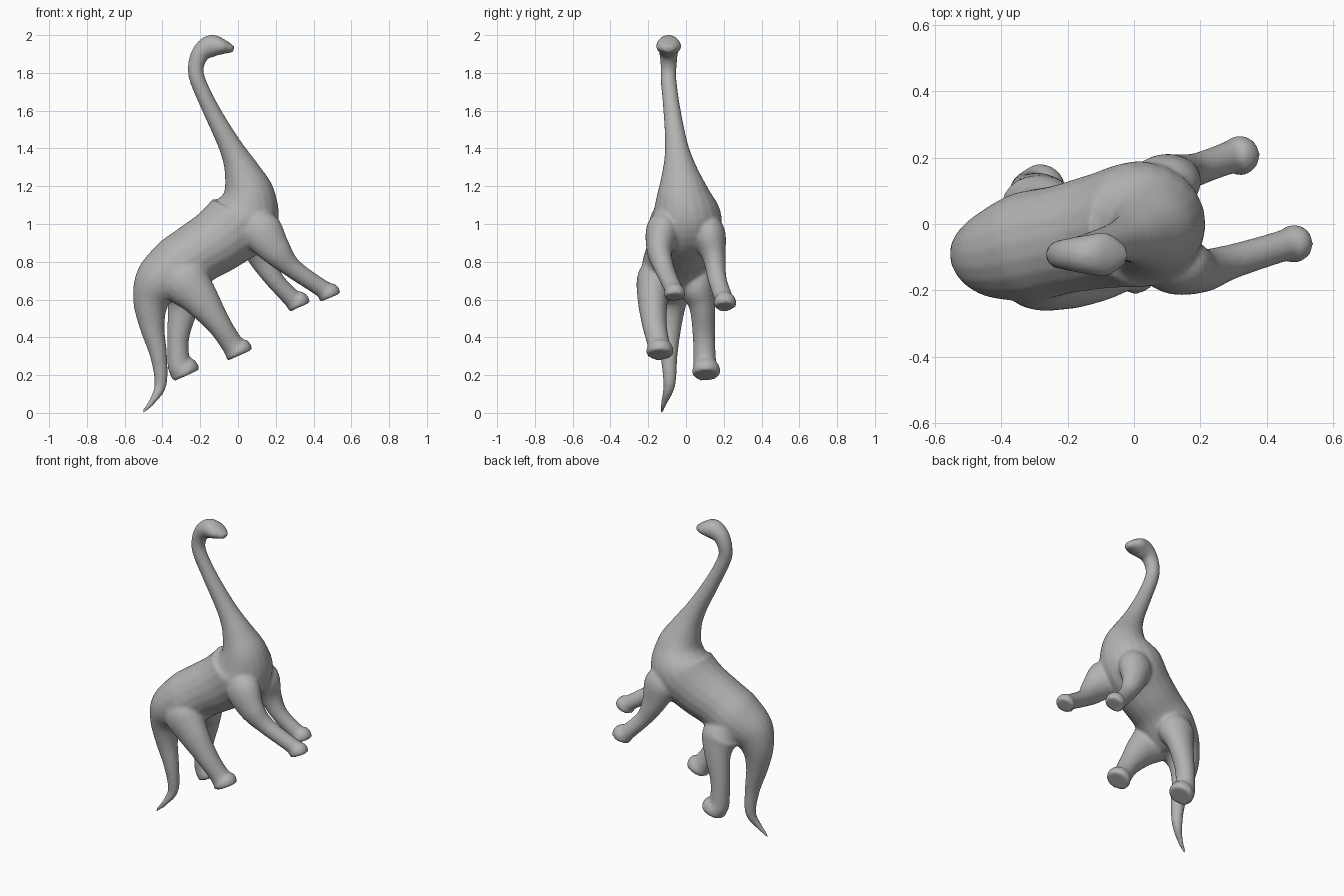
import bpy
import bmesh
import math
from mathutils import Vector

if "Cube" in bpy.data.objects:
    bpy.data.objects.remove(bpy.data.objects["Cube"])

SIDES = 20
STEPS = 6


def clamp(v, lo=0.0, hi=1.0):
    return max(lo, min(hi, v))


def catmull(a, b, c, d, t):
    """Smooth interpolation between stations b and c."""
    return [0.5 * (2 * q + (r - p) * t + (2 * p - 5 * q + 4 * r - s) * t * t
                   + (3 * q - p - 3 * r + s) * t ** 3)
            for p, q, r, s in zip(a, b, c, d)]


def tube(name, stations):
    """Closed tube through stations of x, y, z, half width, half depth."""
    pts = [stations[0]] + stations + [stations[-1]]
    rows = [catmull(*pts[i:i + 4], k / STEPS)
            for i in range(len(stations) - 1) for k in range(STEPS)]
    rows.append(stations[-1])
    centres = [Vector(r[:3]) for r in rows]
    bm = bmesh.new()
    rings = []
    for i, r in enumerate(rows):
        t = (centres[min(i + 1, len(rows) - 1)] - centres[max(i - 1, 0)]).normalized()
        side = Vector((0, 1, 0))
        side = (side - t * side.dot(t)).normalized()
        up = t.cross(side)
        angles = [2 * math.pi * k / SIDES for k in range(SIDES)]
        rings.append([bm.verts.new(centres[i] + side * math.cos(a) * r[3]
                                   + up * math.sin(a) * r[4]) for a in angles])
    for lo, hi in zip(rings, rings[1:]):
        for k in range(SIDES):
            n = (k + 1) % SIDES
            bm.faces.new((lo[k], lo[n], hi[n], hi[k]))
    bm.faces.new(rings[0])
    bm.faces.new(rings[-1])
    bmesh.ops.recalc_face_normals(bm, faces=bm.faces)
    mesh = bpy.data.meshes.new(name)
    bm.to_mesh(mesh)
    bm.free()
    obj = bpy.data.objects.new(name, mesh)
    bpy.context.collection.objects.link(obj)
    return obj


def spine_station(x, z, r):
    """The spine sways sideways: tail and head to one side, shoulders centred."""
    if z > 1.03:
        y = -clamp(0.13 * (z - 1.03), 0, 0.092)
    else:
        y = -0.09 * clamp(-x / 0.42) - 0.27 * max(0, 0.15 - z)
    head = 1 + 0.6 * clamp((x + 0.14) / 0.06) * (z > 1.9)   # broad flat snout
    return (x, y, z, r * head, r)


def leg(name, drop, joints):
    """Root inside the trunk, oval thigh, round shin, flared foot, flat sole."""
    x, y, z, r = joints[0]
    stations = [(x - 0.055, y * 0.75, z + 0.09, r * 0.55, r * 0.6)]
    for i, (x, y, z, r) in enumerate(joints):
        stations.append((x, y, z, r, r * (1.22 if i < 2 else 1.0)))
    stations.append((x + 0.028, y + 0.006, z - drop, r * 1.22, r * 1.28))
    stations.append((x + 0.040, y + 0.007, z - drop - 0.024, r * 1.1, r * 1.16))
    return tube(name, stations)


# Tail, trunk, neck and head in one sweep
spine = [
    (-0.507, 0.0, 0.008), (-0.455, 0.06, 0.018), (-0.41, 0.15, 0.032),
    (-0.42, 0.30, 0.045), (-0.455, 0.46, 0.067), (-0.46, 0.59, 0.097),
    (-0.415, 0.69, 0.138), (-0.32, 0.765, 0.167), (-0.215, 0.845, 0.165),
    (-0.09, 0.925, 0.176), (0.025, 1.03, 0.19), (0.055, 1.15, 0.145),
    (0.02, 1.28, 0.095), (-0.04, 1.41, 0.062), (-0.14, 1.60, 0.046),
    (-0.213, 1.76, 0.042), (-0.222, 1.84, 0.043), (-0.193, 1.91, 0.05),
    (-0.14, 1.942, 0.06), (-0.08, 1.938, 0.041), (-0.022, 1.924, 0.016),
]
body = tube("dinosaur_body", [spine_station(*s) for s in spine])

# Front legs reach forward, hind legs carry the weight
legs = [
    leg("front_right_leg", 0.02, [(0.12, -0.12, 0.97, 0.09), (0.20, -0.14, 0.86, 0.068),
                                  (0.29, -0.115, 0.765, 0.053), (0.45, -0.066, 0.655, 0.048)]),
    leg("front_left_leg", 0.02, [(0.09, 0.12, 0.95, 0.088), (0.13, 0.15, 0.82, 0.061),
                                 (0.19, 0.165, 0.71, 0.05), (0.287, 0.20, 0.605, 0.05)]),
    leg("hind_right_leg", 0.033, [(-0.29, -0.15, 0.71, 0.107), (-0.205, -0.175, 0.61, 0.083),
                                  (-0.105, -0.168, 0.475, 0.066), (-0.03, -0.145, 0.363, 0.06)]),
    leg("hind_left_leg", 0.037, [(-0.29, 0.05, 0.68, 0.097), (-0.29, 0.085, 0.57, 0.07),
                                 (-0.317, 0.095, 0.40, 0.059), (-0.312, 0.10, 0.26, 0.062)]),
]

# Merge the legs into the trunk as one skin with soft joints
bpy.ops.object.select_all(action='DESELECT')
for obj in legs + [body]:
    obj.select_set(True)
bpy.context.view_layer.objects.active = body
bpy.ops.object.join()
remesh = body.modifiers.new("skin", 'REMESH')
remesh.mode = 'VOXEL'
remesh.voxel_size = 0.01
smooth = body.modifiers.new("soft_joints", 'SMOOTH')
smooth.factor = 0.5
smooth.iterations = 6
for mod in ("skin", "soft_joints"):
    bpy.ops.object.modifier_apply(modifier=mod)
bpy.ops.object.shade_smooth_by_angle(angle=math.radians(50))

# Plain grey hide
hide = bpy.data.materials.new("grey_hide")
hide.diffuse_color = (0.45, 0.45, 0.45, 1)
hide.use_nodes = True
hide.node_tree.nodes["Principled BSDF"].inputs["Base Color"].default_value = hide.diffuse_color
body.data.materials.clear()
body.data.materials.append(hide)
